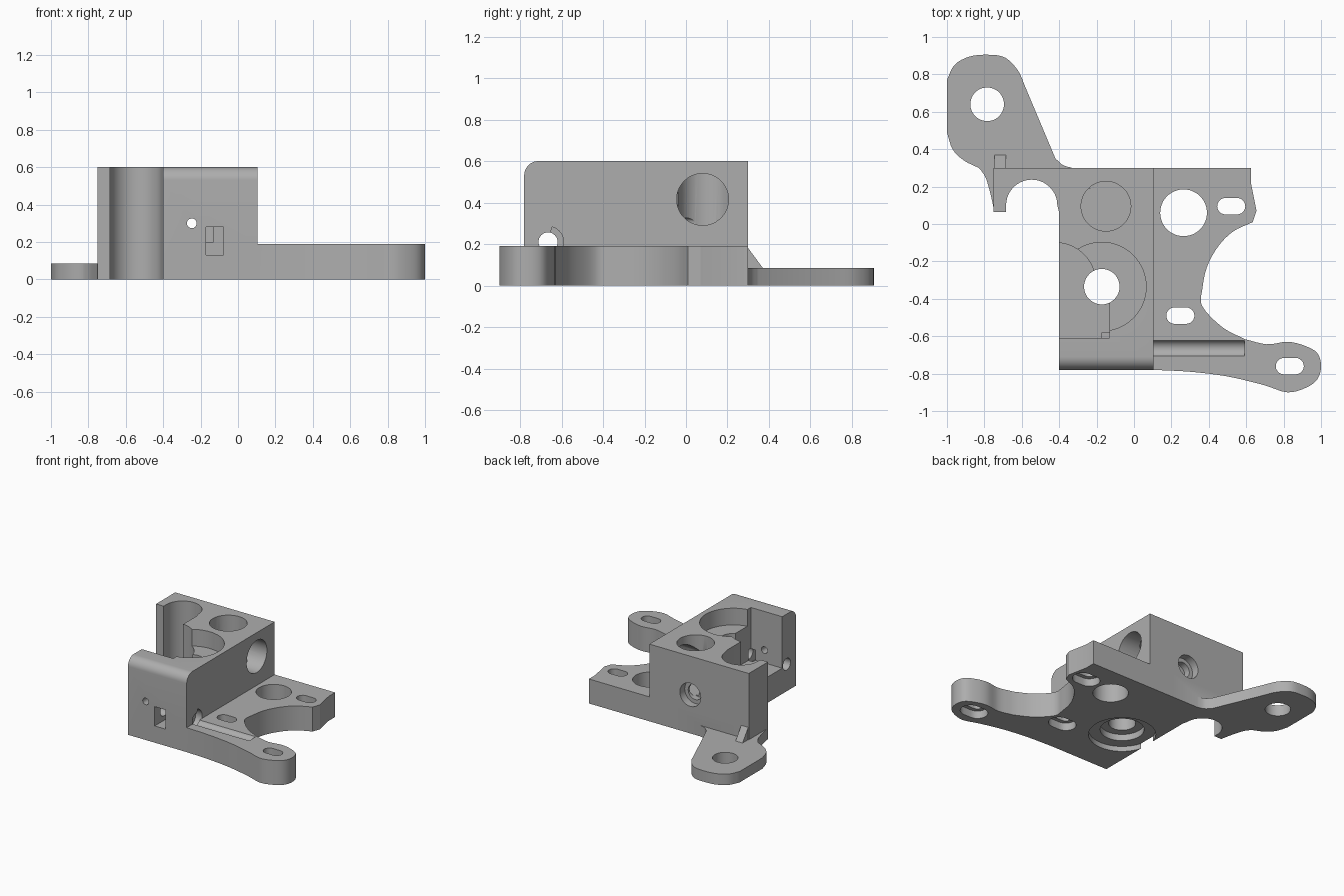
import bpy, bmesh, math
from mathutils import Vector, Matrix

if "Cube" in bpy.data.objects:
    bpy.data.objects.remove(bpy.data.objects["Cube"], do_unlink=True)

grey = bpy.data.materials.new("plain grey")
grey.use_nodes = True
grey.diffuse_color = (0.42, 0.42, 0.42, 1)
grey.node_tree.nodes["Principled BSDF"].inputs["Base Color"].default_value = grey.diffuse_color


def make(name, bm):
    bmesh.ops.recalc_face_normals(bm, faces=bm.faces)
    mesh = bpy.data.meshes.new(name)
    bm.to_mesh(mesh)
    bm.free()
    obj = bpy.data.objects.new(name, mesh)
    bpy.context.collection.objects.link(obj)
    mesh.materials.append(grey)
    return obj


def prism(name, outline, z0, z1, round_front=0):
    """Extrude a plan outline, optionally rounding its top front edge."""
    bm = bmesh.new()
    face = bm.faces.new([bm.verts.new((x, y, z0)) for x, y in outline])
    ext = bmesh.ops.extrude_face_region(bm, geom=[face])
    moved = [v for v in ext["geom"] if isinstance(v, bmesh.types.BMVert)]
    bmesh.ops.translate(bm, verts=moved, vec=(0, 0, z1 - z0))
    if round_front:
        front = min(v.co.y for v in bm.verts)
        edges = [e for e in bm.edges
                 if all(v.co.z > z1 - 1e-4 and v.co.y < front + 1e-4 for v in e.verts)]
        bmesh.ops.bevel(bm, geom=edges, offset=round_front, segments=10,
                        profile=0.5, affect='EDGES')
    return make(name, bm)


def box(x0, x1, y0, y1, z0, z1):
    return prism("cutter", [(x0, y0), (x1, y0), (x1, y1), (x0, y1)], z0, z1)


def rod(a, b, r, sides=48):
    """Cylinder between two points."""
    a, b = Vector(a), Vector(b)
    bm = bmesh.new()
    spin = (b - a).to_track_quat('Z', 'Y').to_matrix().to_4x4()
    bmesh.ops.create_cone(bm, cap_ends=True, segments=sides, radius1=r, radius2=r,
                          depth=(b - a).length,
                          matrix=Matrix.Translation((a + b) / 2) @ spin)
    return make("cutter", bm)


def arc(cx, cy, r, start, end, n=20):
    return [(cx + r * math.cos(math.radians(start + (end - start) * i / n)),
             cy + r * math.sin(math.radians(start + (end - start) * i / n)))
            for i in range(n + 1)]


def smooth(points, n=4):
    """Catmull-Rom curve through the points."""
    p = [Vector(q) for q in points]
    p = [2 * p[0] - p[1]] + p + [2 * p[-1] - p[-2]]
    out = []
    for a, b, c, d in zip(p, p[1:], p[2:], p[3:]):
        for i in range(n):
            t = i / n
            out.append(tuple(0.5 * (2 * b + (c - a) * t + (2 * a - 5 * b + 4 * c - d) * t * t
                                    + (3 * b - a - 3 * c + d) * t ** 3)))
    return out + [tuple(p[-2])]


def slot(cx, cy, half, r, z0, z1):
    run = half - r
    return prism("cutter", arc(cx + run, cy, r, -90, 90, 12)
                 + arc(cx - run, cy, r, 90, 270, 12), z0, z1)


def combine(target, other, operation):
    mod = target.modifiers.new("combine", 'BOOLEAN')
    mod.object, mod.operation, mod.solver = other, operation, 'EXACT'
    bpy.context.view_layer.objects.active = target
    bpy.ops.object.modifier_apply(modifier=mod.name)
    bpy.data.objects.remove(other, do_unlink=True)


# Tall block with the hooked column on its side
bracket = prism("bracket_body", [(-0.4, -0.78), (0.105, -0.78), (0.105, 0.3), (-0.75, 0.3),
                                 (-0.75, 0.065), (-0.685, 0.065)]
                + arc(-0.547, 0.1, 0.137, 180, 0) + [(-0.4, 0.06)], 0, 0.6, 0.07)

# Thick base plate with the front arm
arm = smooth([(0.105, -0.78), (0.3, -0.79), (0.5, -0.815), (0.69, -0.86), (0.82, -0.9),
              (0.92, -0.875), (0.98, -0.83), (1.0, -0.76), (0.98, -0.69), (0.91, -0.65),
              (0.82, -0.63), (0.71, -0.643), (0.59, -0.615)])
bay = smooth([(0.59, -0.615), (0.47, -0.55), (0.365, -0.44), (0.365, -0.35),
              (0.39, -0.23), (0.45, -0.12), (0.53, -0.04), (0.635, 0.01)])
plate = prism("base_plate", [(-0.1, 0.3), (-0.1, -0.78)] + arm + bay[1:]
              + [(0.655, 0.07), (0.625, 0.22), (0.625, 0.3)], 0, 0.19)

# Thin mounting ear at the back
ear = prism("mounting_ear", smooth([(-0.33, 0.3), (-0.38, 0.315), (-0.42, 0.35)])
            + smooth([(-0.58, 0.73), (-0.62, 0.82), (-0.69, 0.89), (-0.78, 0.905), (-0.88, 0.895),
                      (-0.96, 0.85), (-1.0, 0.77)])
            + smooth([(-1.0, 0.49), (-0.97, 0.4), (-0.91, 0.34), (-0.83, 0.3)])
            + smooth([(-0.82, 0.29), (-0.79, 0.24), (-0.76, 0.13), (-0.748, 0.065)])
            + [(-0.72, 0.065), (-0.72, 0.26), (-0.33, 0.26)], 0, 0.085)

# Triangular rib bracing ear to column
bm = bmesh.new()
sides = [[bm.verts.new((x, y, z)) for y, z in [(0.27, 0.05), (0.37, 0.05), (0.37, 0.085),
                                               (0.3, 0.18), (0.27, 0.18)]]
         for x in (-0.745, -0.685)]
for ring in sides:
    bm.faces.new(ring)
for i in range(5):
    j = (i + 1) % 5
    bm.faces.new([sides[0][i], sides[0][j], sides[1][j], sides[1][i]])
rib = make("rib", bm)

for part in (plate, ear, rib):
    combine(bracket, part, 'UNION')

GX, GY = -0.172, -0.335          # main bore axis
SX, SZ = -0.247, 0.3             # long screw axis
RY, RZ = -0.665, 0.21            # rod axis
cutters = [
    # stepped main bore
    rod((GX, GY, 0.47), (GX, GY, 0.7), 0.237, 64),
    rod((GX, GY, -0.1), (GX, GY, 0.7), 0.095),
    rod((GX, GY, -0.1), (GX, GY, 0.04), 0.237, 64),
    rod((GX, GY, -0.1), (GX, GY, 0.09), 0.155),
    # side pocket
    box(-0.5, -0.13, -0.61, GY, 0.2, 0.7),
    rod((-0.42, -0.315, 0.2), (-0.42, -0.315, 0.7), 0.215, 64),
    # blind bores from the top and the side
    rod((-0.15, 0.095, 0.25), (-0.15, 0.095, 0.7), 0.133),
    rod((-0.15, 0.08, 0.415), (0.2, 0.08, 0.415), 0.125),
    # long screw hole with stepped head recess at the back
    rod((SX, -0.9, SZ), (SX, 0.4, SZ), 0.026, 24),
    rod((SX, 0.24, SZ), (SX, 0.4, SZ), 0.09),
    rod((SX, 0.19, SZ), (SX, 0.4, SZ), 0.06),
    # rod channel, its countersink and nut slot
    rod((-0.5, RY, RZ), (0.59, RY, RZ), 0.046, 32),
    rod((0.05, RY, RZ), (0.105, RY, RZ), 0.075),
    box(-0.17, -0.077, -0.9, -0.58, 0.13, 0.28),
    # plain holes in plate and ear
    rod((0.265, 0.06, -0.1), (0.265, 0.06, 0.3), 0.125),
    rod((-0.785, 0.64, -0.1), (-0.785, 0.64, 0.3), 0.09),
]
# Slotted screw holes, recessed underneath
for x, y in [(0.52, 0.095), (0.248, -0.49), (0.833, -0.76)]:
    cutters.append(slot(x, y, 0.075, 0.044, -0.1, 0.3))
    cutters.append(slot(x, y, 0.105, 0.074, -0.1, 0.06))
for cutter in cutters:
    combine(bracket, cutter, 'DIFFERENCE')

bpy.ops.object.select_all(action='DESELECT')
bracket.select_set(True)
bpy.context.view_layer.objects.active = bracket
bpy.ops.object.shade_smooth_by_angle(angle=math.radians(28))
